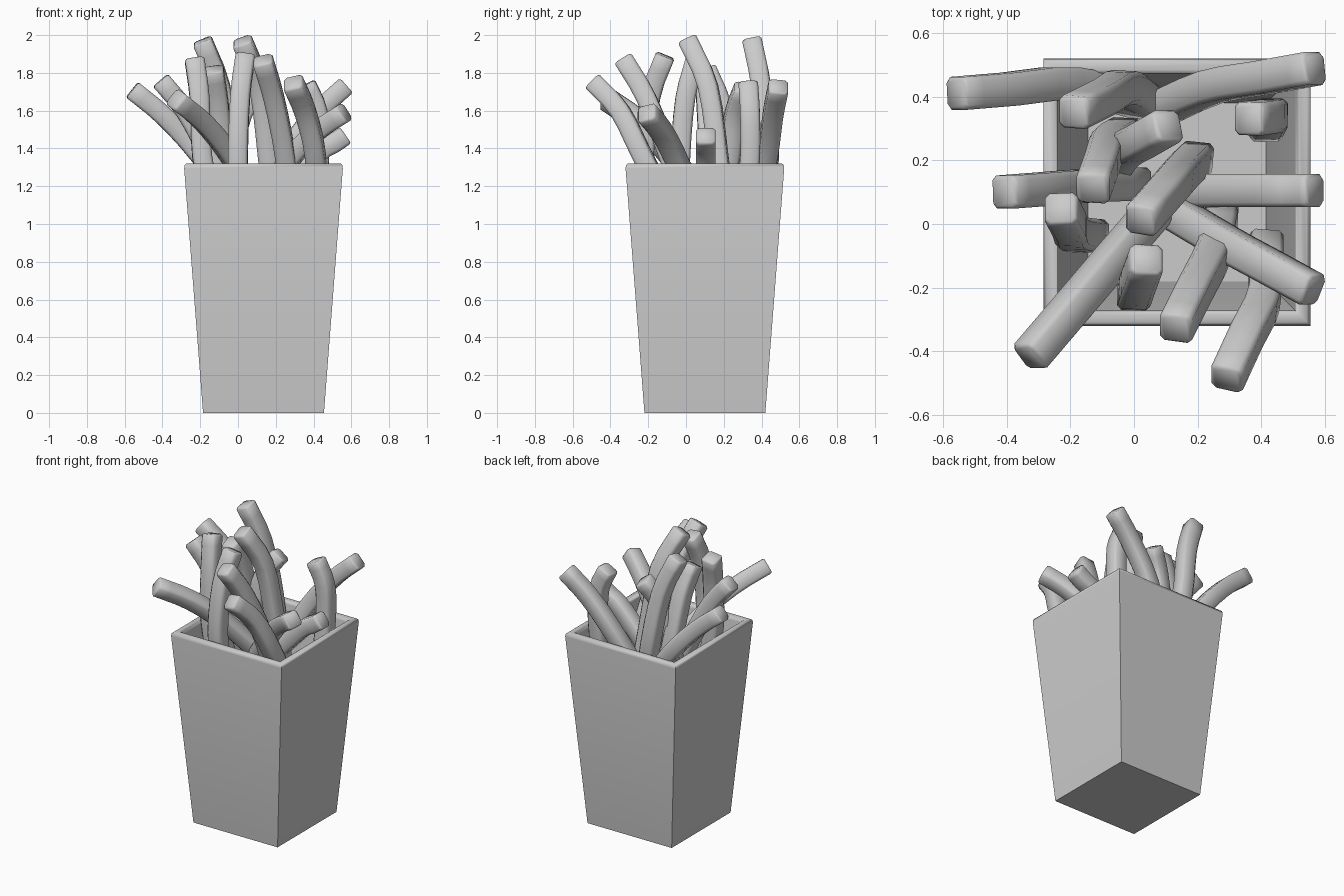
import bpy, bmesh
from mathutils import Vector

if "Cube" in bpy.data.objects:
    bpy.data.objects.remove(bpy.data.objects["Cube"])

CX, CY, RIM_Z = 0.135, 0.10, 1.36


def finish(name, bm, angle):
    bmesh.ops.recalc_face_normals(bm, faces=bm.faces)
    me = bpy.data.meshes.new(name)
    bm.to_mesh(me)
    bm.free()
    ob = bpy.data.objects.new(name, me)
    bpy.context.collection.objects.link(ob)
    bpy.ops.object.select_all(action='DESELECT')
    ob.select_set(True)
    bpy.context.view_layer.objects.active = ob
    bpy.ops.object.shade_smooth_by_angle(angle=angle)


def skin(bm, rings):
    """Join equal vertex rings into a closed tube with end caps."""
    loops = [[bm.verts.new(p) for p in r] for r in rings]
    n = len(loops[0])
    for a, b in zip(loops, loops[1:]):
        for i in range(n):
            j = (i + 1) % n
            bm.faces.new((a[i], a[j], b[j], b[i]))
    bm.faces.new(loops[0])
    bm.faces.new(loops[-1])


# Tapered square carton, open at the top with a rounded rim
profile = [(0.32, 0), (0.42, 1.295), (0.417, 1.313), (0.408, 1.32),
           (0.385, 1.32), (0.376, 1.313), (0.372, 1.295), (0.28, 0.045)]
bm = bmesh.new()
skin(bm, [[(CX + sx * h, CY + sy * h, z) for sx, sy in
           ((-1, -1), (1, -1), (1, 1), (-1, 1))] for h, z in profile])
finish("carton", bm, 0.9)


def spline(p, steps=3):
    """Catmull-Rom samples through the points p."""
    p = [2 * p[0] - p[1]] + p + [2 * p[-1] - p[-2]]
    out = []
    for a, b, c, d in zip(p, p[1:], p[2:], p[3:]):
        for s in range(steps):
            t = s / steps
            out.append(0.5 * (2 * b + (c - a) * t + (2 * a - 5 * b + 4 * c - d) * t * t
                              + (3 * b - a - 3 * c + d) * t ** 3))
    return out + [p[-2]]


def centre_line(tip, rim, bend):
    """Tip, bent middle, rim crossing, and a base continued into the carton."""
    tip, rim = Vector(tip), Vector((*rim, RIM_Z))
    lean = tip - rim
    mid = rim + Vector((lean.x * bend, lean.y * bend, lean.z * 0.6))
    drop = 0.33
    base = rim - lean * (drop * 0.65 / lean.z)
    base += (Vector((CX, CY, 0)) - base) * 0.15
    base.x = min(max(base.x, CX - 0.28), CX + 0.28)
    base.y = min(max(base.y, CY - 0.28), CY + 0.28)
    base.z = RIM_Z - drop
    return spline([tip, mid, rim, base])


def fry(name, path, h=0.052):
    """Sweep a square with chamfered corners along the path."""
    k = 0.72 * h
    section = [(-k, -h), (k, -h), (h, -k), (h, k), (k, h), (-k, h), (-h, k), (-h, -k)]
    side, rings, last = None, [], len(path) - 1
    for i, p in enumerate(path):
        t = (path[min(i + 1, last)] - path[max(i - 1, 0)]).normalized()
        if side is None:
            side = Vector((0, 1, 0)) if abs(t.x) > 0.5 else Vector((1, 0, 0))
        side = (side - t * side.dot(t)).normalized()
        up = t.cross(side)
        ring = [p + side * u + up * v for u, v in section]
        # Cut ends have a slight chamfer
        cap = [p + (side * u + up * v) * 0.85 for u, v in section]
        if i == 0:
            rings += [cap, [q + t * 0.01 for q in ring]]
        elif i == last:
            rings += [[q - t * 0.01 for q in ring], cap]
        else:
            rings.append(ring)
    bm = bmesh.new()
    skin(bm, rings)
    finish(name, bm, 0.9)


# Fries: tip, crossing at the rim, bend
fries = [
    ((-.56, .41, 1.71), (-.20, .44), .53),
    ((-.41, .10, 1.76), (-.15, .12), .50),
    ((-.33, -.42, 1.66), (-.04, -.08), .50),
    ((-.23, .05, 1.87), (-.19, -.03), .33),
    ((-.19, .35, 1.97), (-.03, .43), .40),
    ((.04, -.11, 1.89), (0, -.22), .30),
    ((.13, -.33, 1.87), (.25, -.09), .50),
    ((.29, -.49, 1.75), (.41, -.23), .45),
    ((.02, .01, 1.97), (.16, .17), .33),
    ((-.13, .11, 1.82), (-.08, .25), .45),
    ((.11, .31, 1.72), (-.03, .23), .35),
    ((.57, .49, 1.73), (.24, .43), .52),
    ((.565, -.21, 1.59), (.29, -.06), .50),
    ((.57, .105, 1.47), (.41, .105), .60),
    ((.36, .33, 1.74), (.43, .34), .10),
]
for n, (tip, rim, bend) in enumerate(fries, 1):
    fry(f"fry_{n:02d}", centre_line(tip, rim, bend))
